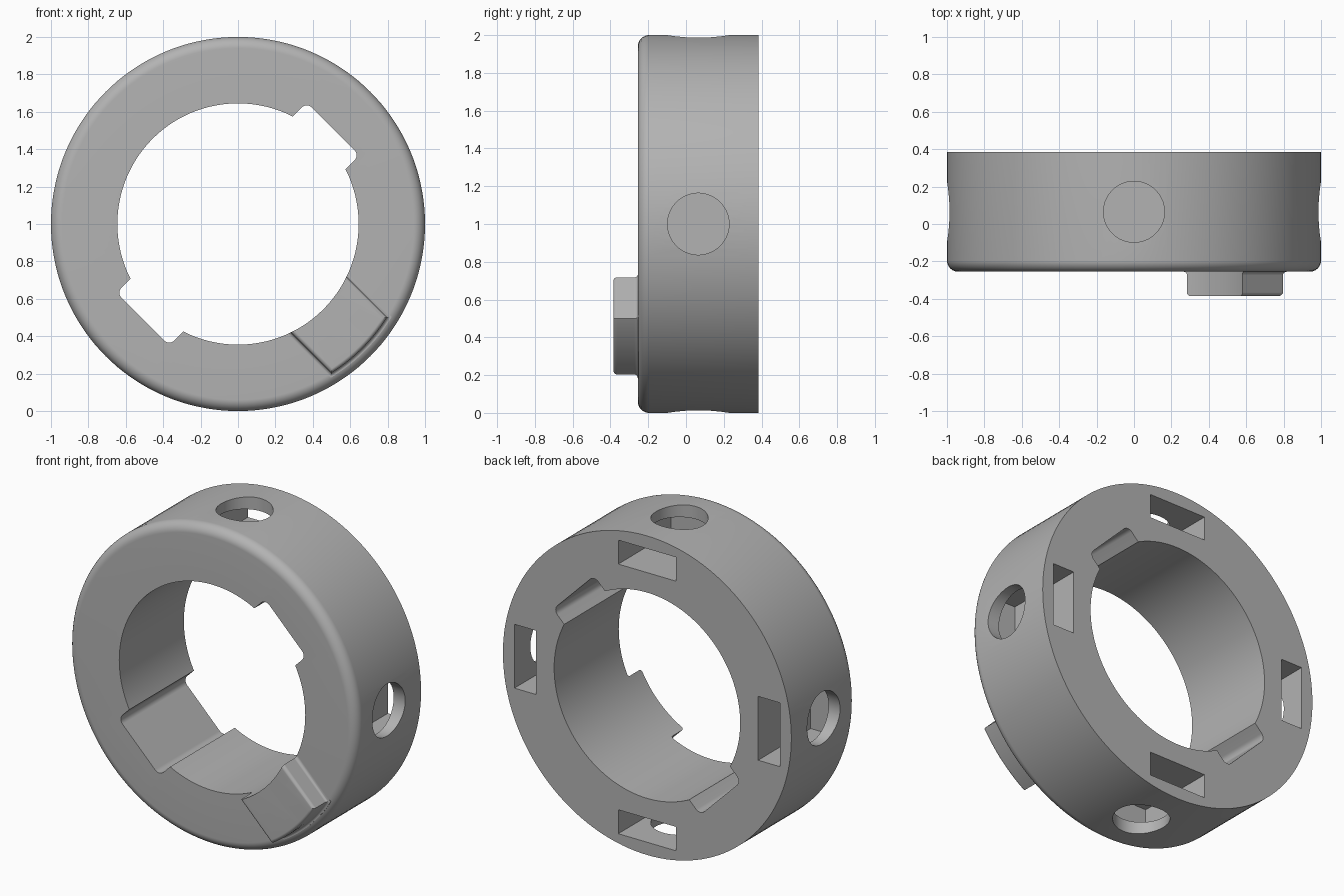
import bpy, bmesh, math
from mathutils import Vector, Matrix

SEGMENTS = 144
FRONT, BACK = -0.255, 0.385
BORE = 0.645

if "Cube" in bpy.data.objects:
    bpy.data.objects.remove(bpy.data.objects["Cube"])

grey = bpy.data.materials.new("plain grey")
grey.use_nodes = True
grey.diffuse_color = (0.45, 0.45, 0.45, 1)
grey.node_tree.nodes["Principled BSDF"].inputs["Base Color"].default_value = grey.diffuse_color


def rounded(corners, steps=8):
    """Turn (a, b, radius) corners into an outline with round corners."""
    outline = []
    for i, (a, b, radius) in enumerate(corners):
        p = Vector((a, b))
        if not radius:
            outline.append(p)
            continue
        before = (Vector(corners[i - 1][:2]) - p).normalized()
        after = (Vector(corners[(i + 1) % len(corners)][:2]) - p).normalized()
        half = before.angle(after) / 2
        reach = radius / math.tan(half)
        centre = p + (before + after).normalized() * radius / math.sin(half)
        start, end = p + before * reach - centre, p + after * reach - centre
        for k in range(steps + 1):
            outline.append(centre + start.lerp(end, k / steps).normalized() * radius)
    return outline


def finish(name, bm):
    bmesh.ops.recalc_face_normals(bm, faces=bm.faces)
    mesh = bpy.data.meshes.new(name)
    bm.to_mesh(mesh)
    bm.free()
    mesh.materials.append(grey)
    obj = bpy.data.objects.new(name, mesh)
    bpy.context.collection.objects.link(obj)
    return obj


def skin(name, loops, closed):
    """Join matching loops of points with quads."""
    bm = bmesh.new()
    rows = [[bm.verts.new(p) for p in loop] for loop in loops]
    n = len(rows[0])
    for i in range(len(rows) if closed else len(rows) - 1):
        here, there = rows[i], rows[(i + 1) % len(rows)]
        for j in range(n):
            k = (j + 1) % n
            bm.faces.new((here[j], here[k], there[k], there[j]))
    if not closed:
        bm.faces.new(rows[0])
        bm.faces.new(rows[-1])
    return finish(name, bm)


def lathe(name, profile):
    """Revolve an (r, y) profile around the ring axis."""
    turns = [math.tau * i / SEGMENTS for i in range(SEGMENTS)]
    return skin(name, [[(r * math.cos(t), y, 1 + r * math.sin(t)) for r, y in profile]
                       for t in turns], True)


def turned(obj, degrees):
    """Swing a part built along +x around the ring axis, counter-clockwise from the front."""
    spin = Matrix.Rotation(-math.radians(degrees), 4, 'Y')
    obj.data.transform(Matrix.Translation((0, 0, 1)) @ spin)
    return obj


def combine(target, tool, operation):
    tool.hide_render = True
    mod = target.modifiers.new(tool.name, 'BOOLEAN')
    mod.object, mod.operation, mod.solver = tool, operation, 'EXACT'
    bpy.context.view_layer.objects.active = target
    bpy.ops.object.modifier_apply(modifier=mod.name)
    bpy.data.objects.remove(tool)


# Ring body with a rounded front rim
ring = lathe("ring_body", rounded([(BORE, FRONT, 0), (1, FRONT, 0.06), (1, BACK, 0), (BORE, BACK, 0)]))

# Two opposite keyways through the bore
keyway = rounded([(0.5, -0.2, 0), (0.72, -0.2, 0.04), (0.72, 0.2, 0.04), (0.5, 0.2, 0)])
for angle in (45, 225):
    cutter = skin("keyway_cutter", [[(u, y, v) for u, v in keyway] for y in (-0.6, 0.6)], False)
    combine(ring, turned(cutter, angle), 'DIFFERENCE')

# Four nut pockets from the back, each met by a radial screw hole
for angle in range(0, 360, 90):
    pocket = skin("pocket_cutter", [[(r, y, z) for r, z in ((0.77, -0.2), (0.92, -0.2), (0.92, 0.2), (0.77, 0.2))]
                                    for y in (-0.135, 0.6)], False)
    combine(ring, turned(pocket, angle), 'DIFFERENCE')
    circle = [math.tau * (i + 0.5) / 64 for i in range(64)]
    hole = skin("hole_cutter", [[(r, 0.065 + 0.163 * math.cos(t), 0.163 * math.sin(t)) for t in circle]
                                for r in (0.85, 1.2)], False)
    combine(ring, turned(hole, angle), 'DIFFERENCE')

# Front tab: an arc of a stepped ring trimmed to parallel sides, with a flared foot
top, foot = -0.385, FRONT + 0.005
tab = lathe("front_tab", rounded([(BORE, top, 0), (0.94, top, 0.02), (0.94, FRONT, 0.018),
                                  (0.96, FRONT, 0), (0.96, foot, 0), (BORE, foot, 0)]))
side = [(0.21, top, 0.02), (0.21, FRONT, 0.018), (0.23, FRONT, 0), (0.23, -0.2, 0)]
section = rounded(side + [(-v, y, r) for v, y, r in reversed(side)])
trim = skin("tab_trim", [[(u, y, v) for v, y in section] for u in (0.4, 1.2)], False)
combine(tab, turned(trim, -45), 'INTERSECT')

# Smooth the curved faces and keep the edges sharp
for obj in (ring, tab):
    bpy.ops.object.select_all(action='DESELECT')
    obj.select_set(True)
    bpy.context.view_layer.objects.active = obj
    bpy.ops.object.shade_smooth_by_angle(angle=math.radians(30))
